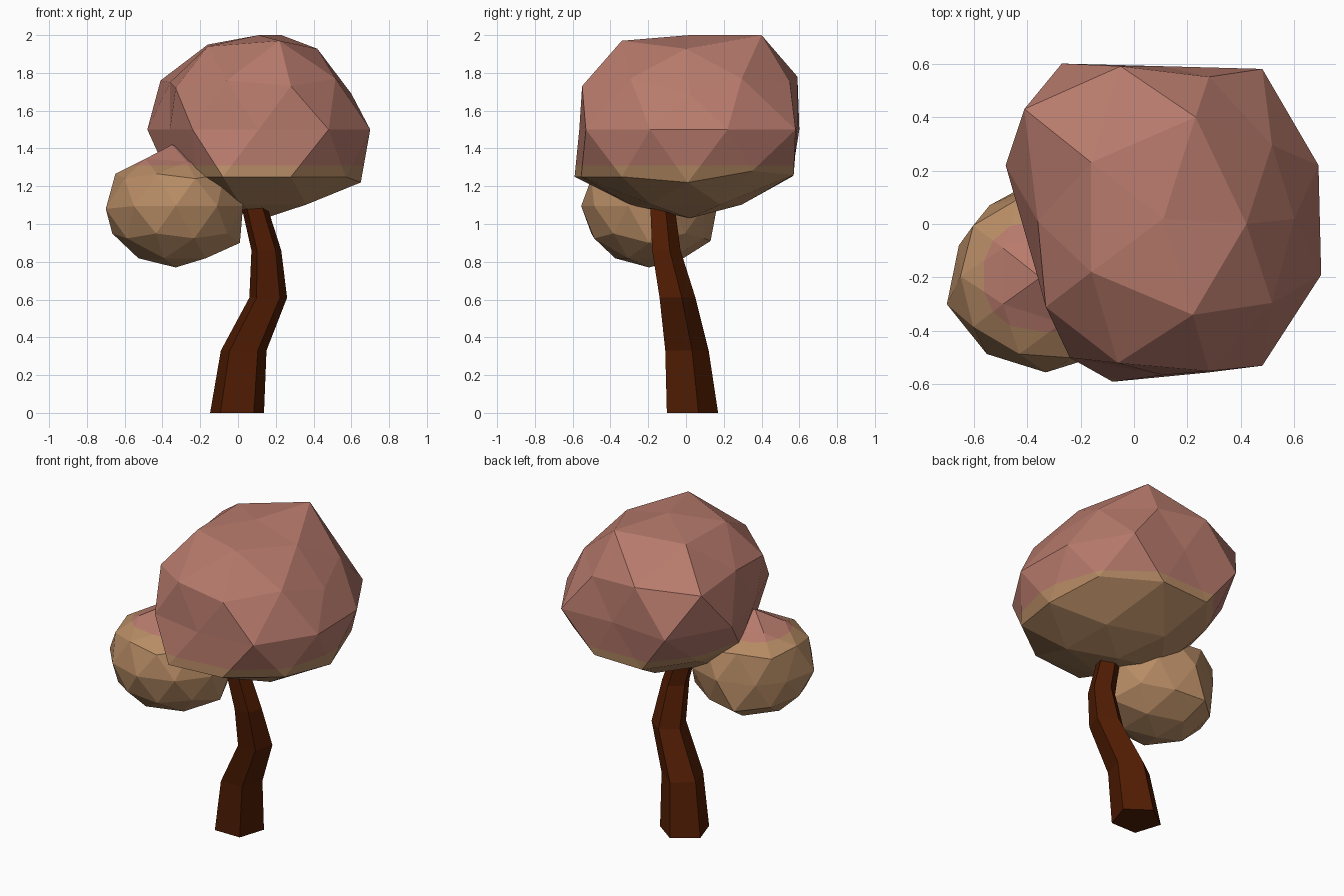
import bpy, bmesh, math
from mathutils import Vector

if "Cube" in bpy.data.objects:
    bpy.data.objects.remove(bpy.data.objects["Cube"])


def material(name, rgb):
    m = bpy.data.materials.new(name)
    m.diffuse_color = (*rgb, 1)
    m.use_nodes = True
    m.node_tree.nodes["Principled BSDF"].inputs["Base Color"].default_value = m.diffuse_color
    return m


PINK = material("pink_leaves", (0.475, 0.195, 0.15))
TAN = material("tan_leaves", (0.475, 0.262, 0.13))
BARK = material("dark_bark", (0.082, 0.012, 0.001))
COLOUR_LINE = 1.31


def finish(name, bm, mats):
    bmesh.ops.recalc_face_normals(bm, faces=bm.faces)
    me = bpy.data.meshes.new(name)
    bm.to_mesh(me)
    bm.free()
    for m in mats:
        me.materials.append(m)
    ob = bpy.data.objects.new(name, me)
    bpy.context.collection.objects.link(ob)
    return ob


def leaf_blob(name, centre, half, pulls=()):
    """Low-poly ball, sculpted by pulling single corners, split in two colours."""
    bm = bmesh.new()
    bmesh.ops.create_icosphere(bm, subdivisions=2, radius=1)
    for v in bm.verts:
        v.co = Vector(centre) + Vector(a * b for a, b in zip(v.co, half))
    rest = [(v, v.co.copy()) for v in bm.verts]
    for p in pulls:
        target = Vector(p)
        v = min(rest, key=lambda r: (r[1] - target).length)[0]
        v.co = target
    bmesh.ops.bisect_plane(bm, geom=bm.verts[:] + bm.edges[:] + bm.faces[:],
                           plane_co=(0, 0, COLOUR_LINE), plane_no=(0, 0, 1))
    for f in bm.faces:
        f.material_index = 0 if f.calc_center_median().z > COLOUR_LINE else 1
    return finish(name, bm, (PINK, TAN))


# Trunk: bent, tapering five-sided tube (x, y, z, radius)
rings = [(-0.005, 0.02, 0, 0.15), (0.03, -0.007, 0.33, 0.127),
         (0.16, -0.055, 0.61, 0.105), (0.15, -0.112, 0.86, 0.083),
         (0.09, -0.13, 1.08, 0.072), (0.08, -0.13, 1.16, 0.06)]
bm = bmesh.new()
loops = []
for x, y, z, r in rings:
    angles = [math.radians(90 + 72 * i) for i in range(5)]
    loops.append([bm.verts.new((x + r * math.cos(a), y + r * math.sin(a), z)) for a in angles])
for low, high in zip(loops, loops[1:]):
    for i in range(5):
        j = (i + 1) % 5
        bm.faces.new((low[i], low[j], high[j], high[i]))
bm.faces.new(loops[0][::-1])
bm.faces.new(loops[-1])
finish("trunk", bm, (BARK,))

# Large crown
leaf_blob("large_crown", (0.11, 0, 1.515), (0.59, 0.59, 0.485), [
    # lower rim
    (-0.08, -0.59, 1.25), (0.28, -0.555, 1.25), (0.57, -0.34, 1.25),
    (0.65, 0.01, 1.22), (0.56, 0.35, 1.28), (0.25, 0.57, 1.26),
    (-0.08, 0.56, 1.25), (-0.22, -0.38, 1.25), (-0.38, 0.0, 1.28),
    # middle
    (0.48, 0.58, 1.5), (0.69, 0.22, 1.5), (0.70, -0.19, 1.5),
    (-0.27, 0.60, 1.5), (-0.48, 0.22, 1.5), (-0.36, -0.2, 1.5),
    (-0.24, -0.5, 1.5), (0.48, -0.53, 1.5), (0.11, -0.565, 1.5),
    # upper rim
    (-0.41, 0.43, 1.76), (-0.36, 0.01, 1.75), (-0.33, -0.31, 1.72),
    (-0.05, 0.59, 1.78), (0.28, 0.55, 1.75), (0.60, 0.02, 1.69),
    (0.28, -0.55, 1.73), (-0.06, -0.52, 1.76),
    # top and bottom
    (0.22, -0.34, 1.97), (0.23, 0.40, 2.0), (0.11, 0.02, 2.0),
    (-0.16, 0.23, 1.95), (-0.16, -0.18, 1.94), (0.14, 0.02, 1.03),
])

# Small crown: pointed top, slightly flattened sides
leaf_blob("small_crown", (-0.33, -0.195, 1.095), (0.375, 0.36, 0.325), [
    (-0.70, -0.30, 1.08), (-0.35, -0.2, 1.42),
    (-0.27, -0.37, 1.33), (-0.49, -0.30, 1.345), (-0.49, -0.09, 1.345),
    (-0.27, -0.02, 1.33), (-0.13, -0.195, 1.33),
    (0.01, -0.195, 0.90), (-0.43, 0.13, 0.91),
    (-0.655, -0.08, 1.08), (-0.54, 0.07, 1.08),
])
